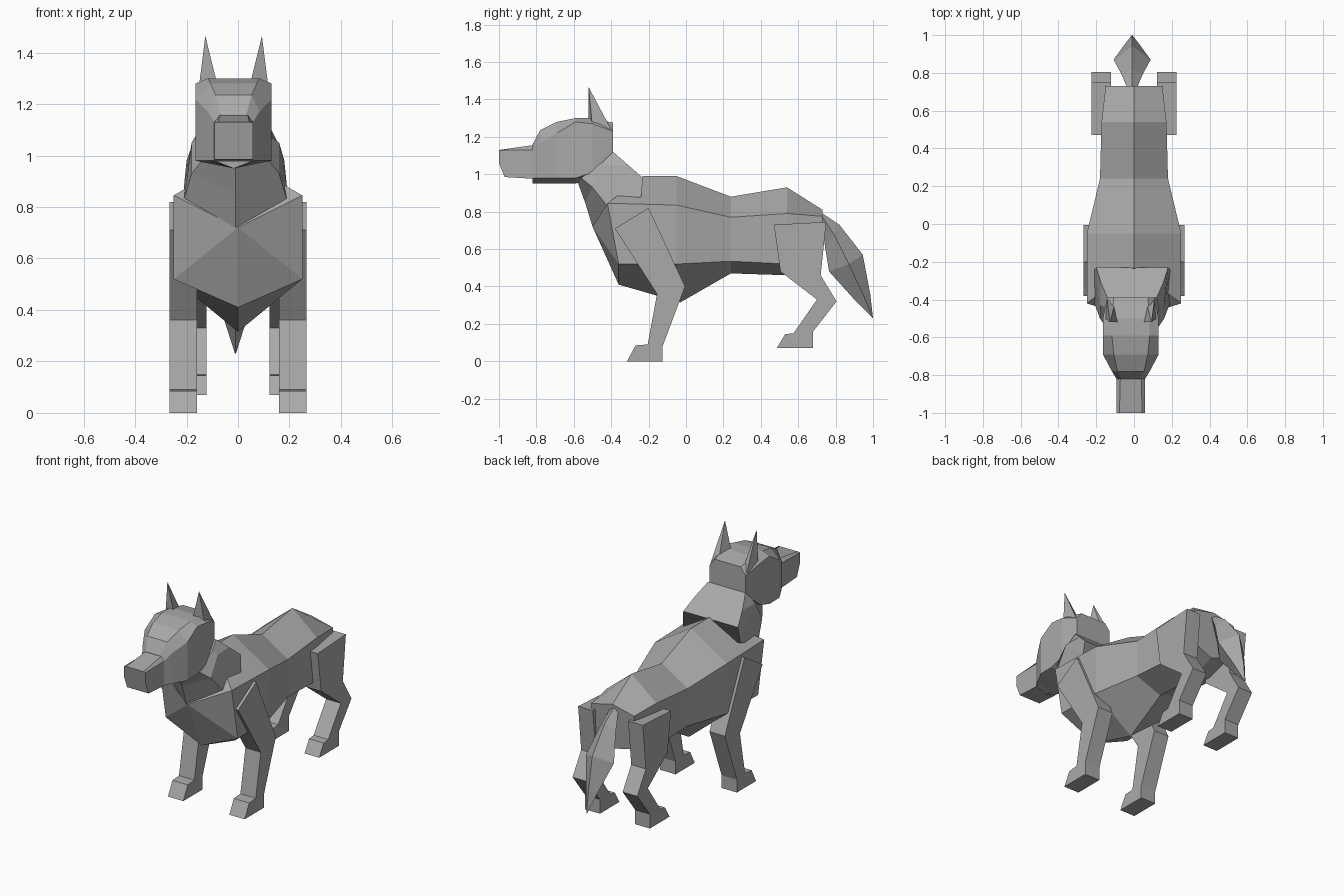
import bpy, bmesh

grey = bpy.data.materials.new("fur_grey")
grey.diffuse_color = (0.4, 0.4, 0.4, 1)


def finish(name, bm):
    bmesh.ops.recalc_face_normals(bm, faces=bm.faces[:])
    me = bpy.data.meshes.new(name)
    bm.to_mesh(me)
    bm.free()
    me.materials.append(grey)
    ob = bpy.data.objects.new(name, me)
    bpy.context.collection.objects.link(ob)
    return ob


def loft(name, rings):
    """Skin equal-length rings of (x, y, z) and cap both ends."""
    bm = bmesh.new()
    vs = [[bm.verts.new(p) for p in r] for r in rings]
    n = len(vs[0])
    for a, b in zip(vs, vs[1:]):
        for i in range(n):
            j = (i + 1) % n
            bm.faces.new((a[i], a[j], b[j], b[i]))
    bm.faces.new(vs[0])
    bm.faces.new(vs[-1])
    bmesh.ops.remove_doubles(bm, verts=bm.verts[:], dist=0.0005)
    return finish(name, bm)


def sym(half, cx=0.0):
    """Mirror a half section (top to bottom); centre points are kept once."""
    right = [(cx + x, y, z) for x, y, z in half]
    left = [(cx - x, y, z) for x, y, z in reversed(half) if x > 0]
    return right + left


def slab(name, outline, x0, x1):
    return loft(name, [[(x, y, z) for y, z in outline] for x in (x0, x1)])


# Torso: top, shoulder, lower flank, belly for each section
torso = [
    [(0, -0.23, 0.99), (0.25, -0.42, 0.845), (0.25, -0.36, 0.52), (0, -0.36, 0.41)],
    [(0, -0.05, 0.99), (0.25, -0.05, 0.835), (0.25, -0.05, 0.52), (0, -0.03, 0.315)],
    [(0, 0.24, 0.88), (0.18, 0.24, 0.77), (0.18, 0.24, 0.535), (0, 0.24, 0.47)],
    [(0, 0.54, 0.93), (0.172, 0.54, 0.79), (0.172, 0.54, 0.52), (0, 0.54, 0.46)],
    [(0, 0.73, 0.81), (0.15, 0.73, 0.775), (0.14, 0.72, 0.56), (0, 0.70, 0.52)],
]
body = loft("torso", [sym(s) for s in torso])

# Chest: the front cap becomes a fan around a breastbone point
bm = bmesh.new()
bm.from_mesh(body.data)
cap = min(bm.faces, key=lambda f: f.calc_center_median().y)
poke = bmesh.ops.poke(bm, faces=[cap])
poke["verts"][0].co = (0, -0.50, 0.72)
bmesh.ops.recalc_face_normals(bm, faces=bm.faces[:])
bm.to_mesh(body.data)
bm.free()

# Neck
neck = [
    [(0.19, -0.23, 0.98), (0.20, -0.24, 0.88), (0.20, -0.42, 0.83), (0, -0.50, 0.72)],
    [(0.165, -0.31, 1.05), (0.17, -0.43, 1.05), (0.17, -0.50, 0.93), (0, -0.54, 0.85)],
    [(0.13, -0.39, 1.12), (0.14, -0.44, 1.07), (0.13, -0.56, 0.98), (0, -0.58, 0.96)],
]
loft("neck", [sym(s, -0.01) for s in neck])

# Head: y, crown width, crown z, cheek width, temple z, jaw z, chin z
HX = -0.017
head = [
    (-0.39, 0.09, 1.275, 0.125, 1.23, 1.11, 1.08),
    (-0.50, 0.10, 1.30, 0.148, 1.27, 1.01, 0.98),
    (-0.59, 0.10, 1.30, 0.148, 1.28, 0.98, 0.95),
    (-0.69, 0.09, 1.28, 0.148, 1.22, 0.98, 0.95),
    (-0.78, 0.07, 1.235, 0.10, 1.17, 0.98, 0.95),
    (-0.82, 0.05, 1.16, 0.076, 1.13, 0.98, 0.95),
]
loft("head", [sym([(cw, y, cz), (w, y, tz), (w, y, jz), (0, y, bz)], HX)
              for y, cw, cz, w, tz, jz, bz in head])

# Snout
loft("snout", [sym([(0.055, -0.80, 1.158), (0.075, -0.80, 1.13), (0.075, -0.80, 1.05), (0.075, -0.80, 0.975)], HX),
               sym([(0.06, -1.0, 1.13), (0.075, -1.0, 1.128), (0.075, -1.0, 1.06), (0.075, -0.97, 0.985)], HX)])

# Ears
for side, s in (("left", -1), ("right", 1)):
    bm = bmesh.new()
    base = [(0.062, -0.52, 1.27), (0.137, -0.50, 1.25), (0.125, -0.40, 1.24), (0.085, -0.42, 1.25)]
    vs = [bm.verts.new((HX + s * x, y, z)) for x, y, z in base]
    tip = bm.verts.new((HX + s * 0.11, -0.52, 1.465))
    for i in range(4):
        bm.faces.new((vs[i], vs[(i + 1) % 4], tip))
    bm.faces.new(vs)
    finish(side + "_ear", bm)

# Legs
front = [(-0.20, 0.82), (-0.38, 0.71), (-0.155, 0.36), (-0.205, 0.09), (-0.27, 0.085),
         (-0.315, 0), (-0.125, 0), (-0.125, 0.08), (-0.005, 0.40)]
rear = [(0.47, 0.73), (0.75, 0.745), (0.72, 0.46), (0.805, 0.32), (0.68, 0.16), (0.68, 0.07),
        (0.485, 0.07), (0.53, 0.145), (0.575, 0.15), (0.70, 0.33), (0.505, 0.48)]
for side, s in (("left", -1), ("right", 1)):
    slab(side + "_front_leg", front, s * 0.16, s * 0.267)
    slab(side + "_rear_leg", rear, s * 0.123, s * 0.225)

# Tail: back ridge, side, underside
tail = [
    [(0, 0.73, 0.79), (0.03, 0.73, 0.77), (0, 0.73, 0.72)],
    [(0, 0.82, 0.73), (0.055, 0.79, 0.68), (0, 0.745, 0.60)],
    [(0, 0.945, 0.57), (0.098, 0.87, 0.52), (0, 0.765, 0.48)],
    [(0, 0.985, 0.36), (0.04, 0.95, 0.35), (0, 0.90, 0.33)],
    [(0, 1.0, 0.23), (0.002, 0.999, 0.231), (0, 0.997, 0.232)],
]
loft("tail", [sym(s, -0.01) for s in tail])
